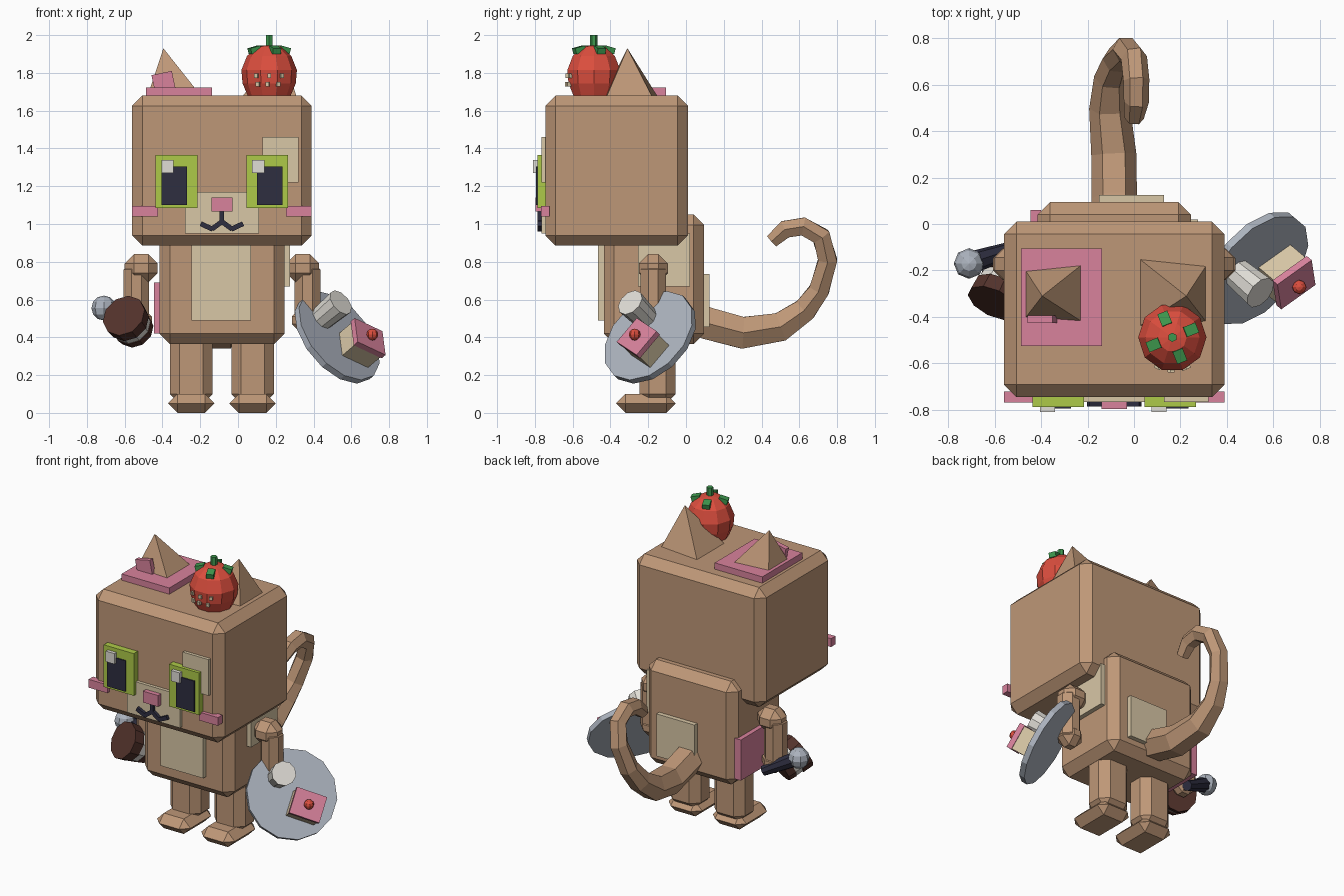
import bpy, bmesh, math
from mathutils import Vector, Matrix

if "Cube" in bpy.data.objects:
    bpy.data.objects.remove(bpy.data.objects["Cube"])

C = -0.085  # mirror plane of the figure


def mat(name, r, g, b):
    m = bpy.data.materials.new(name)
    m.diffuse_color = [(c / 255 / 12.92 if c < 11 else ((c / 255 + 0.055) / 1.055) ** 2.4) for c in (r, g, b)] + [1]
    m.use_nodes = True
    m.node_tree.nodes["Principled BSDF"].inputs["Base Color"].default_value = m.diffuse_color
    return m


FUR = mat("tan fur", 190, 151, 119)
CREAM = mat("cream", 216, 199, 166)
PINK = mat("pink", 216, 130, 156)
LIME = mat("lime green", 174, 202, 72)
NAVY = mat("dark navy", 46, 46, 64)
WHITE = mat("off white", 224, 221, 214)
RED = mat("strawberry red", 220, 78, 62)
LEAF = mat("leaf green", 62, 152, 78)
GRAY = mat("metal gray", 172, 179, 190)
CHOC = mat("chocolate", 82, 50, 43)


def finish(name, bm, m, matrix=None):
    if matrix is not None:
        bmesh.ops.transform(bm, matrix=matrix, verts=bm.verts)
    bmesh.ops.recalc_face_normals(bm, faces=bm.faces)
    me = bpy.data.meshes.new(name)
    bm.to_mesh(me)
    bm.free()
    me.materials.append(m)
    ob = bpy.data.objects.new(name, me)
    bpy.context.collection.objects.link(ob)
    return ob


def box(name, x, y, z, m, bevel=0.0, matrix=None):
    """Box from (min, max) ranges with optional chamfer."""
    bm = bmesh.new()
    bmesh.ops.create_cube(bm, size=1)
    for v in bm.verts:
        v.co = [lo if c < 0 else hi for c, (lo, hi) in zip(v.co, (x, y, z))]
    if bevel:
        bmesh.ops.bevel(bm, geom=bm.edges[:], offset=bevel, segments=1, affect='EDGES')
    return finish(name, bm, m, matrix)


def rod(name, p0, p1, r0, r1, m, sides=10):
    """Cylinder or cone between two points."""
    p0, p1 = Vector(p0), Vector(p1)
    d = p1 - p0
    bm = bmesh.new()
    bmesh.ops.create_cone(bm, cap_ends=True, segments=sides, radius1=r0, radius2=r1, depth=d.length)
    return finish(name, bm, m, Matrix.Translation((p0 + p1) / 2) @ d.to_track_quat('Z', 'Y').to_matrix().to_4x4())


def ball(name, p, r, m, seg=8, rings=6):
    bm = bmesh.new()
    bmesh.ops.create_uvsphere(bm, u_segments=seg, v_segments=rings, radius=r)
    return finish(name, bm, m, Matrix.Translation(p))


def loft(name, rings, m):
    """Skin a list of equal-length point rings, capped at both ends."""
    bm = bmesh.new()
    vs = [[bm.verts.new(p) for p in ring] for ring in rings]
    n = len(vs[0])
    for a, b in zip(vs, vs[1:]):
        for i in range(n):
            bm.faces.new((a[i], a[(i + 1) % n], b[(i + 1) % n], b[i]))
    bm.faces.new(vs[0])
    bm.faces.new(vs[-1])
    return finish(name, bm, m)


# Head and body
box("head", (-0.56, 0.39), (-0.745, 0.01), (0.885, 1.68), FUR, 0.054)
box("body", (-0.415, 0.245), (-0.435, 0.095), (0.365, 1.05), FUR, 0.054)
box("belly_patch", (-0.245, 0.07), (-0.465, -0.42), (0.49, 0.95), CREAM)
box("back_patch", (-0.15, 0.13), (0.08, 0.125), (0.455, 0.735), CREAM)
box("right_side_patch", (0.23, 0.275), (-0.255, 0.02), (0.67, 0.95), CREAM)
box("left_side_patch", (-0.445, -0.4), (-0.2, 0.06), (0.42, 0.69), PINK)


def span(s, a, b):
    """Range of distances a..b from the mirror plane on side s."""
    return tuple(sorted((C + s * a, C + s * b)))


# Paired limbs, ears, eyes and cheeks
for s, side in ((-1, "left"), (1, "right")):
    box(side + "_leg", span(s, 0.05, 0.275), (-0.245, -0.055), (0.05, 0.42), FUR, 0.05)
    box(side + "_foot", span(s, 0.04, 0.285), (-0.37, -0.055), (0, 0.1), FUR, 0.0495)
    box(side + "_shoulder", span(s, 0.34, 0.515), (-0.25, -0.095), (0.69, 0.84), FUR, 0.05)
    box(side + "_arm", span(s, 0.385, 0.522), (-0.24, -0.105), (0.44, 0.80), FUR, 0.042)
    box(side + "_hand", span(s, 0.37, 0.52), (-0.245, -0.1), (0.42, 0.56), FUR, 0.05)
    bm = bmesh.new()
    base = [bm.verts.new((C + s * dx, y, 1.675)) for dx, y in
            ((0.108, -0.44), (0.108, -0.15), (0.395, -0.18), (0.395, -0.42))]
    tip = bm.verts.new((C + s * 0.31, -0.31, 1.93))
    bm.faces.new(base)
    for i in range(4):
        bm.faces.new((base[i], base[(i + 1) % 4], tip))
    finish(side + "_ear", bm, FUR)
    box(side + "_eye", span(s, 0.13, 0.351), (-0.787, -0.74), (1.085, 1.365), LIME)
    box(side + "_pupil", span(s, 0.186, 0.32), (-0.795, -0.78), (1.10, 1.305), NAVY)
    hx = -0.405 if s < 0 else 0.075
    box(side + "_eye_glint", (hx, hx + 0.064), (-0.81, -0.78), (1.27, 1.34), WHITE)
    box(side + "_cheek", span(s, 0.338, 0.475), (-0.768, -0.722), (1.04, 1.095), PINK)
    # Mouth: two strokes per side
    for k, (a, b) in enumerate((((0, 1.012), (0.055, 0.972)), ((0.05, 0.972), (0.112, 1.002)))):
        d = Vector((b[0] - a[0], 0, b[1] - a[1]))
        ang = math.atan2(d.z, d.x * s)
        M = Matrix.Translation((C + s * (a[0] + b[0]) / 2, -0.772, (a[1] + b[1]) / 2)) @ Matrix.Rotation(-ang, 4, 'Y')
        h = d.length / 2
        box("%s_mouth_%d" % (side, k), (-h, h), (-0.014, 0.014), (-0.013, 0.013), NAVY, 0, M)

# Face details
box("muzzle", (-0.28, 0.11), (-0.766, -0.74), (0.95, 1.17), CREAM)
box("brow_patch", (0.13, 0.32), (-0.766, -0.74), (1.22, 1.46), CREAM)
box("nose", (-0.14, -0.03), (-0.797, -0.75), (1.065, 1.14), PINK)
box("mouth_line", (C - 0.012, C + 0.012), (-0.786, -0.758), (1.0, 1.07), NAVY)
box("ear_patch", (-0.487, -0.137), (-0.525, -0.105), (1.67, 1.722), PINK)
box("inner_ear", (-0.055, 0.055), (-0.016, 0.016), (-0.045, 0.045), PINK, 0,
    Matrix.Translation((-0.395, -0.41, 1.755)) @ Matrix.Rotation(math.radians(-12), 4, 'Y'))

# Tail: hexagonal tube along a curl
path = [((-0.085, 0.05, 0.50), 0.098), ((-0.085, 0.11, 0.475), 0.098), ((-0.087, 0.3, 0.424), 0.097),
        ((-0.105, 0.5, 0.455), 0.088), ((-0.10, 0.63, 0.546), 0.072), ((-0.075, 0.705, 0.65), 0.062),
        ((-0.035, 0.75, 0.81), 0.058), ((0.0, 0.715, 0.935), 0.057), ((0.01, 0.62, 0.987), 0.056),
        ((0.01, 0.525, 0.972), 0.054), ((0.0, 0.455, 0.91), 0.042)]
rings = []
for i, (p, r) in enumerate(path):
    t = (Vector(path[min(i + 1, len(path) - 1)][0]) - Vector(path[max(i - 1, 0)][0])).normalized()
    e = Vector((1, 0, 0))
    e = (e - t * e.dot(t)).normalized()
    f = t.cross(e)
    rings.append([Vector(p) + r * (e * math.cos(a) + f * math.sin(a)) for a in [j * math.pi / 3 for j in range(6)]])
loft("tail", rings, FUR)

# Strawberry on the head
SX, SY = 0.165, -0.488
prof = [(0.105, 1.66), (0.118, 1.69), (0.141, 1.745), (0.147, 1.815), (0.117, 1.89), (0.062, 1.938), (0.02, 1.946)]
loft("strawberry", [[(SX + r * math.cos(a), SY + r * math.sin(a), z) for a in [j * math.pi / 5 for j in range(10)]]
                    for r, z in prof], RED)
rod("strawberry_stem", (SX, SY, 1.93), (SX, SY, 2.0), 0.02, 0.02, LEAF, 6)
for k in range(4):
    M = Matrix.Translation((SX, SY, 1.932)) @ Matrix.Rotation(math.radians(22 + 90 * k), 4, 'Z') \
        @ Matrix.Rotation(math.radians(15), 4, 'Y')
    box("strawberry_leaf_%d" % k, (0.055, 0.112), (-0.023, 0.023), (-0.004, 0.028), LEAF, 0, M)
for z, angs in ((1.785, (-28, 0, 28)), (1.74, (-25, -4, 20))):
    for a in angs:
        M = Matrix.Translation((SX, SY, z)) @ Matrix.Rotation(math.radians(a), 4, 'Z')
        box("strawberry_seed", (-0.01, 0.01), (-0.151, -0.125), (-0.011, 0.011), CREAM, 0, M)

# Tilted tray with mug and cake slice; local x runs toward the mug, z is the tray normal
n = Vector((0.64, -0.54, 0.54)).normalized()
u = Vector((-0.69, -0.106, 0.714))
u = (u - n * u.dot(n)).normalized()
v = n.cross(u)
T = Matrix.Translation((0.525, -0.19, 0.40)) @ Matrix((u, v, n)).transposed().to_4x4()
rod("tray", T @ Vector((0, 0, -0.018)), T @ Vector((0, 0, 0.018)), 0.28, 0.28, GRAY, 14)
rod("mug", T @ Vector((0.13, 0, 0.01)), T @ Vector((0.13, 0, 0.17)), 0.066, 0.076, WHITE, 10)
K = T @ Matrix.Translation((-0.11, 0, 0)) @ Matrix.Rotation(math.radians(33), 4, 'Z')
box("cake", (-0.09, 0.09), (-0.078, 0.078), (0.01, 0.12), CREAM, 0, K)
box("cake_icing", (-0.097, 0.097), (-0.083, 0.083), (0.12, 0.153), PINK, 0, K)
ball("cake_cherry", K @ Vector((0, 0, 0.172)), 0.031, RED)

# Layered chocolate roll in the left hand
A, B = Vector((-0.605, -0.34, 0.515)), Vector((-0.54, -0.205, 0.433))
for name, a, b, ra, rb, m in (("roll_front", 0, 0.42, 0.12, 0.115, CHOC), ("roll_filling", 0.42, 0.7, 0.108, 0.104, WHITE),
                              ("roll_back", 0.7, 1, 0.108, 0.1, CHOC)):
    rod(name, A.lerp(B, a), A.lerp(B, b), ra, rb, m, 10)

# Microphone in the left hand
rod("microphone_handle", (-0.50, -0.10, 0.44), (-0.69, -0.163, 0.544), 0.032, 0.048, NAVY, 8)
ball("microphone_head", (-0.71, -0.17, 0.555), 0.066, GRAY)
